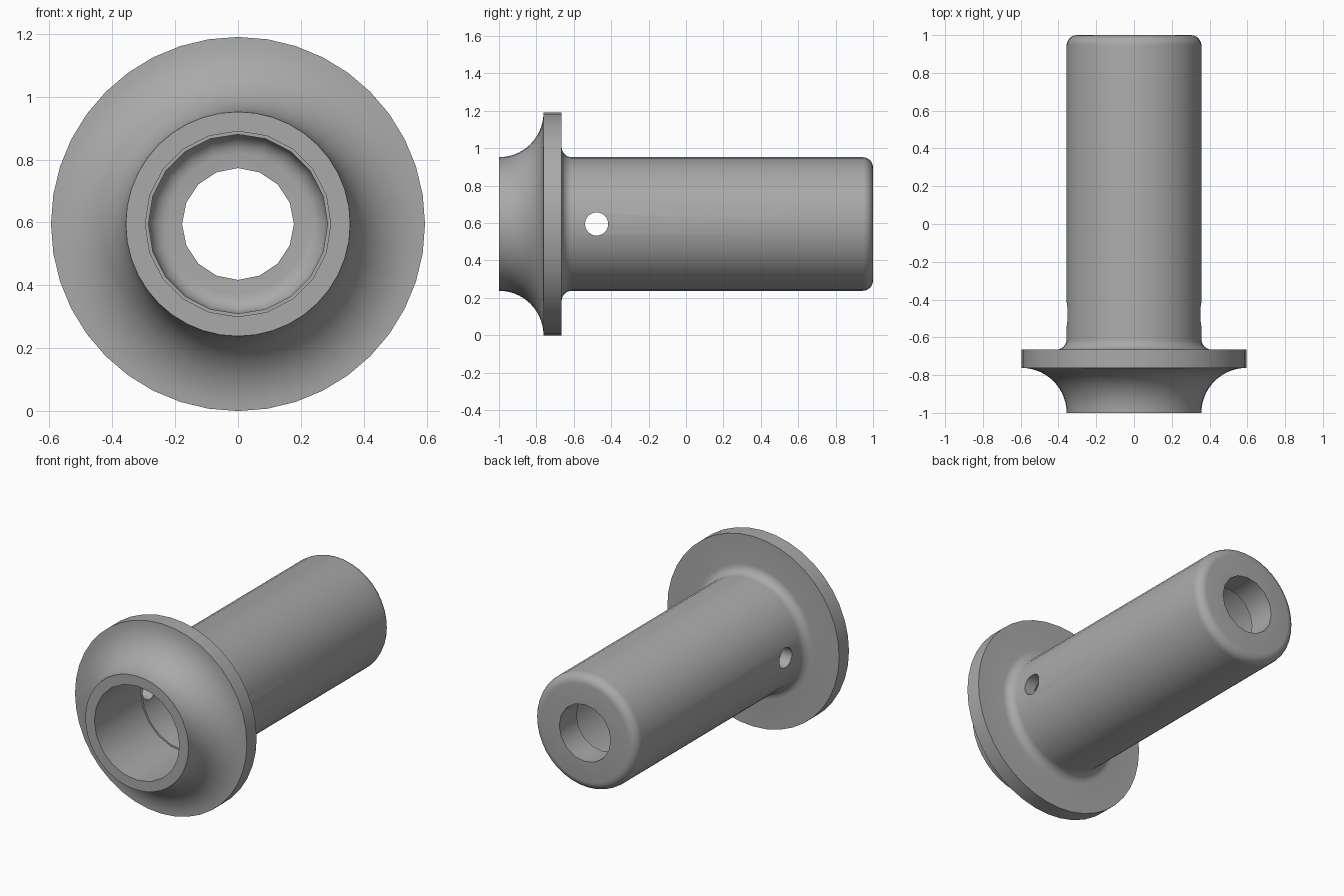
import bpy, bmesh, math
from mathutils import Matrix, Vector

cube = bpy.data.objects.get("Cube")
if cube:
    bpy.data.objects.remove(cube, do_unlink=True)

AXIS_Z = 0.595
RIM, BODY, FILLET = 0.595, 0.357, 0.055

steel = bpy.data.materials.new("plain grey")
steel.use_nodes = True
grey = (0.4, 0.4, 0.4, 1)
steel.diffuse_color = grey
steel.node_tree.nodes["Principled BSDF"].inputs["Base Color"].default_value = grey


def arc(cy, cr, radius, start, end, steps):
    """Points (y, radius) along a circular arc, angles in degrees."""
    angles = [math.radians(start + (end - start) * i / steps) for i in range(steps + 1)]
    return [(cy + radius * math.cos(a), cr + radius * math.sin(a)) for a in angles]


def revolve(name, profile, sides):
    """Closed solid turned about the lengthwise axis, with flat ends."""
    bm = bmesh.new()
    rings = []
    for y, r in profile:
        turns = [2 * math.pi * i / sides for i in range(sides)]
        rings.append([bm.verts.new((r * math.sin(t), y, AXIS_Z + r * math.cos(t))) for t in turns])
    for a, b in zip(rings, rings[1:]):
        for i in range(sides):
            j = (i + 1) % sides
            bm.faces.new((a[i], a[j], b[j], b[i]))
    bm.faces.new(rings[0])
    bm.faces.new(rings[-1])
    bmesh.ops.recalc_face_normals(bm, faces=bm.faces)
    mesh = bpy.data.meshes.new(name)
    bm.to_mesh(mesh)
    bm.free()
    mesh.materials.append(steel)
    obj = bpy.data.objects.new(name, mesh)
    bpy.context.collection.objects.link(obj)
    return obj


# Outer shape: coved nose, flange, filleted sleeve with rounded end
outer = arc(-1, RIM, RIM - BODY, -90, 0, 14)
outer += [(-0.665, RIM)]
outer += arc(-0.665 + FILLET, BODY + FILLET, FILLET, 180, 270, 6)
outer += arc(1 - FILLET, BODY - FILLET, FILLET, 90, 0, 6)
sleeve = revolve("flanged_sleeve", outer, 40)

# Stepped bore with rounded floor
bore = [(-1.1, 0.295), (-0.54, 0.295), (-0.54, 0.285)]
bore += arc(0.77, 0.225, 0.06, 90, 0, 5)
bore_cutter = revolve("bore_cutter", bore, 20)

# Narrow opening through the end wall
end_cutter = revolve("end_hole_cutter", [(0.6, 0.178), (1.1, 0.178)], 16)

# Pin hole across the sleeve
pin_cutter = revolve("pin_hole_cutter", [(-0.6, 0.062), (0.6, 0.062)], 24)
centre = Vector((0, 0, AXIS_Z))
pin_cutter.data.transform(Matrix.Translation((0, -0.478, AXIS_Z))
                          @ Matrix.Rotation(math.pi / 2, 4, 'Z')
                          @ Matrix.Translation(-centre))

bpy.ops.object.select_all(action='DESELECT')
sleeve.select_set(True)
bpy.context.view_layer.objects.active = sleeve
for cutter in (bore_cutter, end_cutter, pin_cutter):
    mod = sleeve.modifiers.new(cutter.name, 'BOOLEAN')
    mod.operation = 'DIFFERENCE'
    mod.solver = 'EXACT'
    mod.object = cutter
    bpy.ops.object.modifier_apply(modifier=mod.name)
    bpy.data.objects.remove(cutter, do_unlink=True)

bpy.ops.object.shade_smooth_by_angle(angle=math.radians(30))
